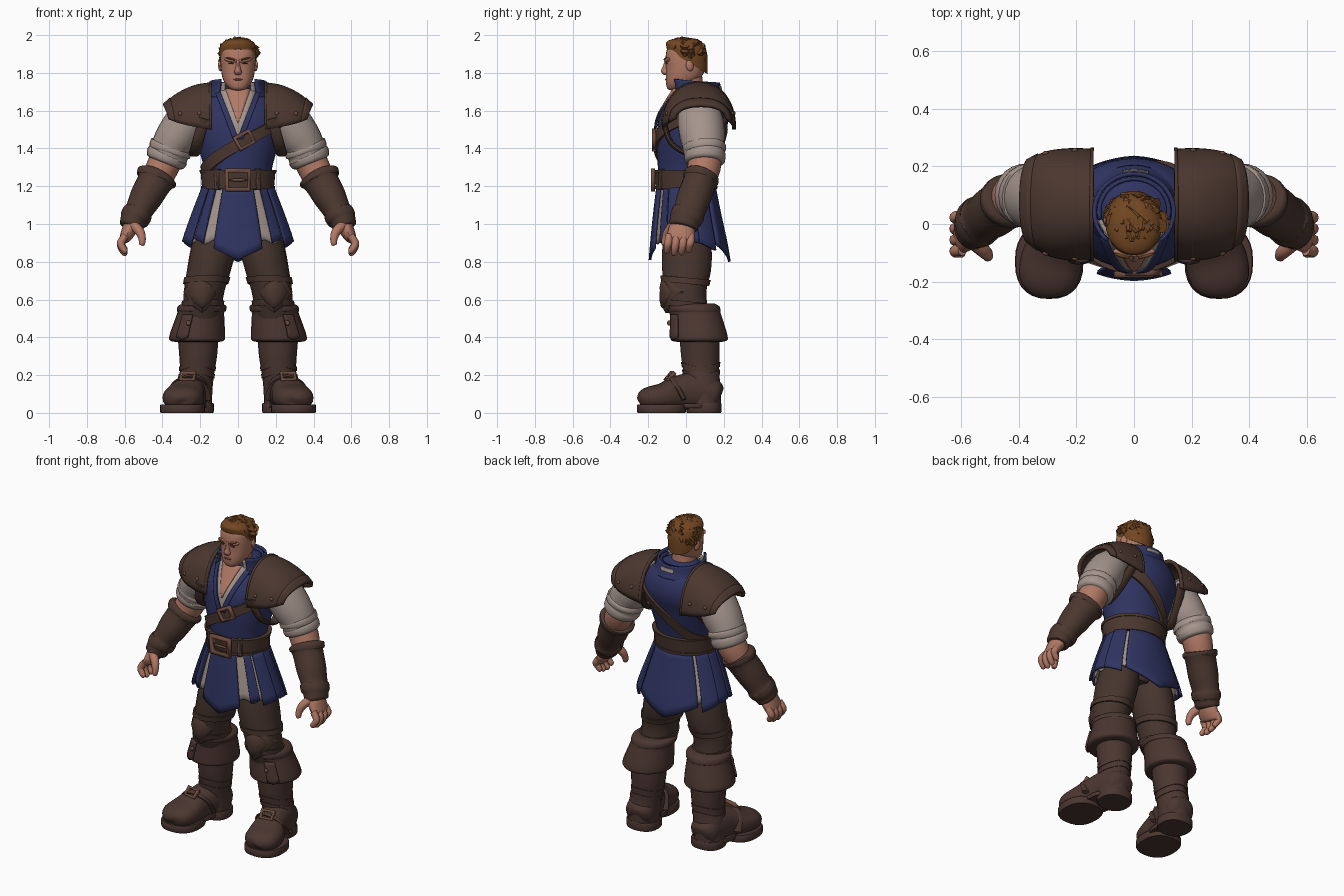
import bpy, bmesh, math, random
from mathutils import Vector, Matrix, Euler

if "Cube" in bpy.data.objects:
    bpy.data.objects.remove(bpy.data.objects["Cube"])

random.seed(4)
X, Y, Z = Vector((1, 0, 0)), Vector((0, 1, 0)), Vector((0, 0, 1))

def colour(name, r, g, b):
    m = bpy.data.materials.new(name)
    m.diffuse_color = (r, g, b, 1)
    m.use_nodes = True
    m.node_tree.nodes["Principled BSDF"].inputs["Base Color"].default_value = m.diffuse_color
    return m

SKIN, LIP = colour("skin", .44, .19, .13), colour("dark_skin", .27, .105, .075)
BLUE, CREAM = colour("blue_cloth", .029, .035, .122), colour("cream_linen", .375, .30, .265)
LEATHER, BOOT = colour("brown_leather", .070, .038, .028), colour("boot_leather", .070, .037, .030)
TROUSER, COPPER = colour("dark_trousers", .062, .035, .027), colour("copper", .16, .072, .05)
HAIR, DARK = colour("auburn_hair", .17, .062, .016), colour("dark_eye", .06, .03, .024)

def make(name, verts, faces, mat, mirror=False, thick=0, bm=None):
    me = bpy.data.meshes.new(name)
    if bm is None:
        bm = bmesh.new()
        vs = [bm.verts.new(v) for v in verts]
        for f in faces:
            bm.faces.new([vs[i] for i in f])
    bmesh.ops.recalc_face_normals(bm, faces=bm.faces)
    bm.to_mesh(me)
    bm.free()
    me.materials.append(mat)
    me.shade_smooth()
    me.set_sharp_from_angle(angle=math.radians(42))
    ob = bpy.data.objects.new(name, me)
    bpy.context.collection.objects.link(ob)
    if thick:
        s = ob.modifiers.new("thickness", 'SOLIDIFY')
        s.thickness, s.offset = thick, 0
    if mirror:
        ob.modifiers.new("mirror", 'MIRROR')

def smooth_rows(rows, k):
    """Catmull-Rom resampling of section rows (x, y, z, rx, ry)."""
    out, n = [], len(rows)
    for i in range(n - 1):
        near = rows[max(i - 1, 0)], rows[i], rows[i + 1], rows[min(i + 2, n - 1)]
        for t in [j / k for j in range(k)]:
            out.append(tuple(.5 * (2 * q + (r - p) * t + (2 * p - 5 * q + 4 * r - s) * t * t
                             + (3 * q - p - 3 * r + s) * t ** 3) for p, q, r, s in zip(*near)))
    return out + [rows[-1]]

def grid_faces(nu, nv, wrap=False):
    return [(i * nv + j, i * nv + (j + 1) % nv, (i + 1) * nv + (j + 1) % nv, (i + 1) * nv + j)
            for i in range(nu - 1) for j in range(nv if wrap else nv - 1)]

def spow(v, p):
    return math.copysign(abs(v) ** (2 / p), v)

def loft(name, rows, mat, ref=None, n=22, k=4, p=2, mirror=False, skew=0):
    R, verts = smooth_rows(rows, k), []
    L, z0, z1 = len(R), R[0][2], R[-1][2]
    for i, r in enumerate(R):
        c, u, v = Vector(r[:3]), X, Y
        if ref:
            t = (Vector(R[min(i + 1, L - 1)][:3]) - Vector(R[max(i - 1, 0)][:3])).normalized()
            v = (ref - t * ref.dot(t)).normalized()
            u = v.cross(t)
        for a in [2 * math.pi * j / n for j in range(n)]:
            co = c + u * r[3] * spow(math.cos(a), p) + v * r[4] * spow(math.sin(a), p)
            co.z -= skew * (co.y - c.y) * (z1 - r[2]) / (z1 - z0) if skew else 0
            verts.append(co)
    make(name, verts, grid_faces(L, n, True) + [tuple(range(n)), tuple(range((L - 1) * n, L * n))], mat, mirror)

def at(rows, z):
    D = smooth_rows(rows, 8)
    for a, b in zip(D, D[1:]):
        if z <= b[2]:
            t = max(0, (z - a[2]) / (b[2] - a[2]))
            return [p + (q - p) * t for p, q in zip(a, b)]
    return D[-1]

def on(rows, deg, z, off=0):
    """Point on a lofted body; angle is measured from the front."""
    r, a = at(rows, z), math.radians(deg)
    return (r[0] + (r[3] + off) * math.sin(a), r[1] - (r[4] + off) * math.cos(a), z)

def panel(name, rows, a0, a1, top, bot, mat, off=0, thick=.014, mirror=False, nu=14, nv=8):
    verts = [on(rows, a0 + (a1 - a0) * i / nu, top + (bot(i / nu) - top) * j / nv, off)
             for i in range(nu + 1) for j in range(nv + 1)]
    make(name, verts, grid_faces(nu + 1, nv + 1), mat, mirror, thick)

def band(name, rows, zf, hw, mat, off=-.005, thick=.025, mirror=False, n=48):
    verts = [on(rows, a, zf(a) + dz, o) for a in [360 * i / n for i in range(n)]
             for dz, o in ((-hw, off), (-hw, off + thick), (hw, off + thick), (hw, off))]
    make(name, verts, [tuple(v % (4 * n) for v in f) for f in grid_faces(n + 1, 4, True)], mat, mirror)

def front_patch(name, xl, xr, z0, z1, off, mat, mirror=False, nz=14, nx=6):
    verts = []
    for z in [z0 + (z1 - z0) * i / nz for i in range(nz + 1)]:
        r = at(TORSO, z)
        for x in [xl(z) + (xr(z) - xl(z)) * j / nx for j in range(nx + 1)]:
            verts.append((x, r[1] - r[4] * math.sqrt(max(0, 1 - (x / r[3]) ** 2)) - off, z))
    make(name, verts, grid_faces(nz + 1, nx + 1), mat, mirror, .008)

def blob(name, c, r, mat, mirror=False, rot=(0, 0, 0)):
    bm = bmesh.new()
    m = Matrix.Translation(c) @ Euler(rot).to_matrix().to_4x4() @ Matrix.Diagonal((*r, 1))
    bmesh.ops.create_uvsphere(bm, u_segments=14, v_segments=8, radius=1, matrix=m)
    make(name, 0, 0, mat, mirror, bm=bm)

def buckle(name, c, w, h, bar, rot=(0, 0, 0), mirror=False, mat=COPPER):
    m = Matrix.Translation(c) @ Euler(rot).to_matrix().to_4x4()
    v = [m @ Vector((a * (w - d), 0, b * (h - d))) for d in (0, bar) for a, b in ((-1, -1), (1, -1), (1, 1), (-1, 1))]
    make(name, v, grid_faces(2, 4, True), mat, mirror, .022)

# Torso, neck and collar
TORSO = [(0, 0, 1.14, .168, .135), (0, 0, 1.24, .172, .145), (0, .005, 1.32, .186, .155), (0, .02, 1.45, .222, .175),
         (0, .042, 1.56, .238, .185), (0, .06, 1.65, .20, .155), (0, .058, 1.71, .135, .115), (0, .05, 1.74, .09, .085)]
loft("tunic_body", TORSO, BLUE, n=36, k=6)
loft("neck", [(0, .03, 1.6, .085, .085), (0, .02, 1.7, .074, .075), (0, .01, 1.8, .07, .075)], SKIN)
front_patch("shirt_opening", lambda z: -(z - 1.46) * .42, lambda z: (z - 1.46) * .42, 1.465, 1.71, .006, CREAM)
front_patch("bare_chest", lambda z: -(z - 1.53) * .36, lambda z: (z - 1.53) * .36, 1.535, 1.715, .013, SKIN)
front_patch("lapel", lambda z: (z - 1.46) * .39, lambda z: (z - 1.46) * .38 + .03, 1.45, 1.70, .014, BLUE, True)
COLLAR = [(0, .06, 1.62, .185, .165), (0, .05, 1.70, .142, .130), (0, .037, 1.78, .132, .128)]
panel("collar", COLLAR, 42, 318, 1.67, lambda s: 1.768 - .02 * math.sin(math.pi * s), BLUE, .004, nu=30)
panel("shirt_collar", COLLAR, 34, 75, 1.68, lambda s: 1.75, CREAM, -.014, mirror=True)
panel("collar_lining", COLLAR, 75, 285, 1.68, lambda s: 1.742, BLUE, -.014, nu=24)
panel("shirt_nape", COLLAR, 160, 195, 1.73, lambda s: 1.71, CREAM, .010, .008)

# Head
loft("head", [(0, -.062, 1.708, .02, .02), (0, -.056, 1.716, .042, .042), (0, -.038, 1.738, .064, .067),
              (0, -.016, 1.77, .081, .091), (0, -.002, 1.82, .090, .104), (0, 0, 1.88, .093, .108),
              (0, 0, 1.93, .086, .098), (0, 0, 1.965, .05, .06)], SKIN, n=28, p=2.3)
loft("nose", [(0, -.098, 1.788, .012, .018), (0, -.104, 1.8, .021, .024), (0, -.106, 1.812, .018, .026),
              (0, -.103, 1.84, .011, .018), (0, -.1, 1.872, .01, .012)], SKIN, n=12)
blob("ear", (.093, .02, 1.838), (.012, .021, .03), SKIN, True, (.2, 0, .3))
blob("brow_ridge", (.038, -.1, 1.868), (.036, .014, .012), SKIN, True, (0, -.15, .2))
blob("eyebrow", (.04, -.110, 1.874), (.028, .007, .005), HAIR, True, (0, -.22, .25))
blob("eye", (.037, -.103, 1.85), (.014, .006, .004), DARK, True, (0, 0, .2))
blob("mouth", (0, -.105, 1.765), (.026, .006, .005), LIP)

# Hair cap with swept tufts
loft("hair_cap", [(0, .006, 1.86, .097, .108), (0, .004, 1.92, .099, .111), (0, .002, 1.955, .086, .098),
                  (0, 0, 1.977, .055, .067), (0, 0, 1.985, .01, .01)], HAIR, n=26, skew=.62)
bm, count = bmesh.new(), 0
while count < 70:
    d = Vector([random.gauss(0, 1) for _ in range(3)]).normalized()
    if d.z < .12 - .62 * d.y or (d.y < -.3 and d.z < .42):
        continue
    count += 1
    pos = Vector((d.x * .088, d.y * .098, 1.885 + d.z * .088))
    side = Vector((random.uniform(-.7, .7), -.7 if d.z > .5 else 0, -.6 if d.z < .5 else .1))
    m = Matrix.Translation(pos) @ (d * .3 + side).normalized().to_track_quat('Z', 'Y').to_matrix().to_4x4()
    bmesh.ops.create_cone(bm, cap_ends=True, segments=7, radius1=.026, radius2=.009, depth=.055, matrix=m)
for v in bm.verts:
    v.co.z = min(v.co.z, 2.0)
make("hair_tufts", 0, 0, HAIR, bm=bm)

# Belt, chest strap and buckles
band("belt", TORSO, lambda a: 1.235, .047, LEATHER, -.005, .026)
for z in (1.192, 1.278):
    band("belt_edge", TORSO, lambda a: z, .008, LEATHER, 0, .026)
buckle("belt_buckle", (0, -.175, 1.233), .07, .06, .02)
blob("belt_buckle_pin", (.0, -.178, 1.233), (.052, .008, .008), COPPER)
for s in (-.11, .105):
    buckle("belt_loop", (s, -.13, 1.235), .014, .056, .013, (0, 0, s * 5), mat=LEATHER)
band("chest_strap", TORSO, lambda a: 1.42 + .23 * math.sin(math.radians(a)) * (.66 - .14 * math.cos(math.radians(a))),
     .034, LEATHER, -.004, .02)
buckle("chest_buckle", (.035, -.169, 1.445), .05, .042, .017, (0, -.5, 0))
loft("armhole_strap", [(.18, -.12, 1.56, .014, .03), (.215, -.08, 1.43, .014, .03), (.232, .03, 1.37, .014, .03),
                       (.215, .12, 1.43, .014, .03), (.18, .215, 1.56, .014, .03)], LEATHER, ref=X, n=10, mirror=True)

# Split skirt over a linen shirt tail
SKIRT = [(0, .02, .78, .31, .205), (0, .015, .9, .287, .19), (0, .006, 1.05, .235, .166), (0, 0, 1.2, .176, .142)]
panel("shirt_tail", SKIRT, 0, 360, 1.2, lambda s: .905 + .012 * math.sin(s * 90), CREAM, -.014, nu=72)
panel("skirt_front_tab", SKIRT, -25, 25, 1.2, lambda s: .81 + .12 * abs(s - .5), BLUE, .008)
panel("skirt_back_tab", SKIRT, 138, 222, 1.2, lambda s: .80 + .18 * abs(s - .5), BLUE, .008)
for name, a0, a1, za, zb, o in (("skirt_strip", 39, 53, .9, .92, .004), ("skirt_front_side", 56, 80, .89, .91, .01),
                                ("skirt_side", 82, 106, .91, .9, .004), ("skirt_back_side", 107, 133, .9, .86, .008)):
    panel(name, SKIRT, a0, a1, 1.2, lambda s: za + (zb - za) * s, BLUE, o, mirror=True)

# Shoulder guards: arched shells with a raised rim and rivets
GUARD = [(.14, .068, 1.50, .184, .242), (.22, .068, 1.50, .186, .226), (.30, .072, 1.505, .172, .178), (.362, .08, 1.52, .135, .105)]

def guard_pt(r, a, grow=0):
    s, f = math.sin(a), (r[0] - .14) / .222
    return (r[0] + .03 * s * f, r[1] - (r[3] + grow) * spow(math.cos(a), 2.2), r[2] + (r[4] + grow) * spow(s, 2.2) + .036 * f * (1 - s))

G = smooth_rows(GUARD, 5)
for name, rows, grow, t in (("shoulder_guard", G, 0, .018), ("guard_outer_rim", G[-4:], .003, .02), ("guard_inner_rim", G[:2], .003, .02)):
    v = [guard_pt(r, math.pi * (j / 28), grow) for r in rows for j in range(29)]
    make(name, v, grid_faces(len(rows), 29), LEATHER, True, t)
for i, a in ((4, .3), (10, .3), (4, 2.84), (10, 2.84)):
    blob("guard_rivet", guard_pt(G[i], a, .008), (.011, .009, .011), COPPER, True)

# Arms
loft("sleeve", [(.2, .07, 1.61, .09, .10), (.26, .075, 1.555, .110, .12), (.315, .085, 1.475, .113, .12),
                (.35, .092, 1.42, .105, .112), (.375, .1, 1.35, .1, .105)], CREAM, ref=Y, mirror=True)
loft("sleeve_roll", [(.347, .095, 1.425, .09, .09), (.352, .096, 1.41, .112, .113), (.362, .098, 1.39, .114, .114),
                     (.367, .099, 1.375, .106, .106), (.374, .1, 1.36, .112, .11), (.386, .1, 1.33, .104, .104),
                     (.39, .1, 1.32, .08, .08)], CREAM, ref=Y, k=3, mirror=True)
loft("forearm", [(.36, .1, 1.39, .085, .088), (.40, .096, 1.30, .086, .088), (.45, .065, 1.2, .075, .075)], SKIN, ref=Y, mirror=True)
loft("bracer", [(.422, .086, 1.264, .08, .08), (.426, .083, 1.256, .108, .094), (.436, .077, 1.235, .108, .095),
                (.443, .072, 1.22, .093, .088), (.488, .042, 1.14, .086, .09), (.525, .018, 1.07, .073, .084),
                (.532, .012, 1.055, .080, .09), (.548, 0, 1.03, .079, .088), (.555, -.006, 1.015, .07, .08),
                (.567, -.016, .985, .062, .076), (.57, -.018, .978, .045, .06)], LEATHER, ref=Y, k=3, mirror=True)
loft("palm", [(.558, -.008, 1.02, .04, .055), (.575, -.022, .97, .04, .07), (.598, -.03, .925, .03, .07),
              (.604, -.033, .91, .02, .06)], SKIN, ref=Y, n=16, mirror=True)
for i in range(4):
    y, dz = -.09 + i * .039, (.012, 0, .004, .018)[i]
    loft("finger", [(.595, y, .94, .019, .02), (.618, y - .003, .905, .021, .021), (.617, y - .008, .872 + dz, .019, .019),
                    (.597, y - .012, .843 + dz, .016, .015), (.59, y - .013, .836 + dz, .007, .007)], SKIN, ref=Y, n=10, k=3, mirror=True)
loft("thumb", [(.56, -.06, 1.0, .026, .026), (.522, -.092, .962, .025, .025), (.508, -.108, .925, .02, .02),
               (.508, -.115, .893, .015, .015), (.509, -.116, .886, .006, .006)], SKIN, ref=Y, n=12, mirror=True)

# Legs
loft("hips", [(0, 0, .9, .10, .09), (0, 0, .97, .15, .115), (0, 0, 1.1, .15, .115)], TROUSER)
LEG = [(.2, .04, .45, .1, .1), (.188, .008, .56, .102, .108), (.178, -.004, .65, .108, .114), (.155, .003, .75, .116, .130),
       (.13, .005, .87, .12, .132), (.105, .005, 1.02, .105, .112)]
loft("trouser_leg", LEG, TROUSER, mirror=True)
for z in (.575, .70):
    band("knee_strap", LEG, lambda a: z + .012 * math.cos(math.radians(a)), .016, LEATHER, -.004, .013, True, 28)
OUTLINE = [(-.1, .012), (-.06, .07), (0, .1), (.06, .07), (.1, .012), (.055, -.06), (0, -.1), (-.055, -.06)]
for name, scale, y in (("knee_guard_rim", 1, -.104), ("knee_guard", .78, -.119)):
    v = [(.19 + x * s * scale, y + 6 * (x * s * scale) ** 2 - d, .63 + z * s * scale)
         for s, d in ((1, -.03), (1, .005), (.85, .014), (.4, .022)) for x, z in OUTLINE]
    make(name, v, grid_faces(4, 8, True) + [tuple(range(24, 32))], LEATHER, True)

# Boots
BOOTLEG = [(.232, .09, .05, .094, .096), (.228, .088, .14, .094, .096), (.216, .08, .22, .092, .096),
           (.211, .076, .3, .1, .103), (.21, .07, .4, .108, .108), (.2, .05, .5, .115, .118)]
loft("boot_shaft", BOOTLEG, BOOT, mirror=True)
for z in (.205, .245):
    band("boot_crease", BOOTLEG, lambda a: z + .012 * math.cos(math.radians(a * 2)), .012, BOOT, -.01, .014, True, 28)
CUFF = [(.216, .072, .375, .11, .11), (.217, .07, .383, .143, .148), (.216, .069, .41, .147, .152), (.205, .06, .48, .134, .14),
        (.197, .052, .53, .124, .132), (.194, .047, .54, .13, .138), (.19, .042, .565, .128, .135), (.188, .038, .578, .105, .115)]
loft("boot_cuff", CUFF, BOOT, k=3, n=26, mirror=True)
panel("cuff_flap", CUFF, 18, 44, .52, lambda s: .385 + .03 * abs(s - .5), BOOT, .006, .012, True, 6, 6)
blob("cuff_stud", (.262, -.09, .475), (.012, .01, .014), COPPER, True)
loft("boot_foot", [(.222, .18, .085, .05, .05), (.225, .15, .095, .085, .08), (.24, .06, .115, .09, .10), (.262, -.04, .105, .09, .092),
                   (.284, -.12, .086, .107, .073), (.298, -.19, .078, .103, .062), (.305, -.23, .07, .078, .048),
                   (.307, -.247, .066, .045, .03), (.307, -.252, .064, .015, .01)], BOOT, ref=Z, n=24, p=2.3, mirror=True)
for name, x, y, rx, ry, z0, z1 in (("front_sole", .294, -.13, .119, .13, 0, .045), ("heel_block", .228, .095, .1, .093, 0, .052),
                                   ("arch_sole", .256, 0, .09, .12, .025, .05)):
    loft(name, [(x, y, z0, rx * .97, ry * .97), (x, y, z0 + .008, rx, ry), (x, y, z1 - .006, rx, ry),
                (x, y, z1, rx * .97, ry * .97)], BOOT, k=1, n=28, p=2.4, mirror=True)
loft("instep_strap", [(.165, -.01, .07, .028, .012), (.195, -.05, .155, .028, .012), (.262, -.07, .190, .028, .012),
                      (.33, -.05, .155, .028, .012), (.352, -.01, .07, .028, .012)], LEATHER, ref=Z + Y * .1 + X * .01, n=10, mirror=True)
buckle("instep_buckle", (.266, -.085, .192), .042, .03, .012, (-.7, 0, .2), True)
